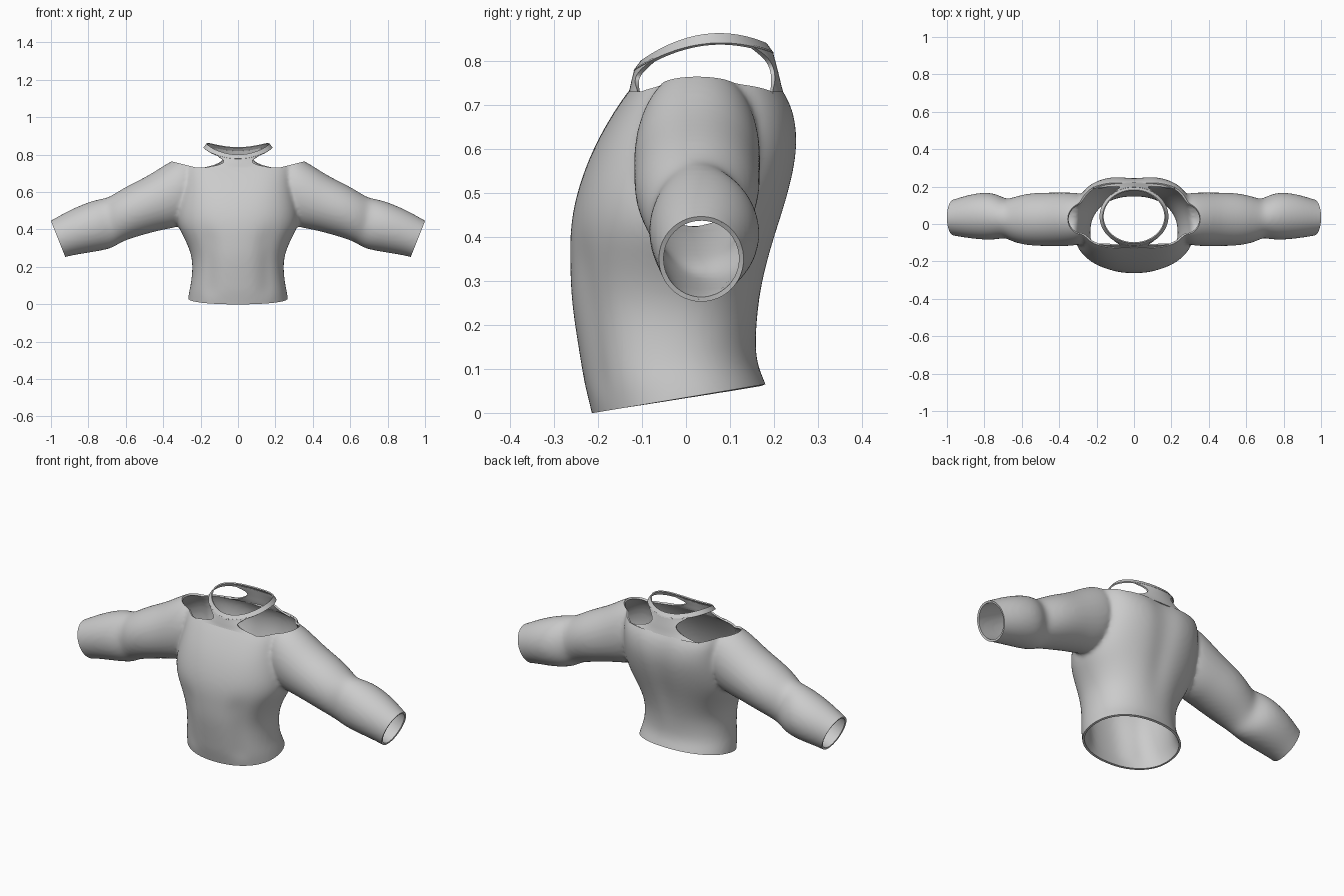
import bpy, bmesh, math
from mathutils import Vector

cube = bpy.data.objects.get("Cube")
if cube:
    bpy.data.objects.remove(cube)

grey = bpy.data.materials.new("light_grey_cloth")
grey.use_nodes = True
grey.diffuse_color = (0.6, 0.6, 0.6, 1)
grey.node_tree.nodes["Principled BSDF"].inputs["Base Color"].default_value = (0.6, 0.6, 0.6, 1)
SIDES = 40


def make_object(name, bm):
    bmesh.ops.recalc_face_normals(bm, faces=bm.faces)
    mesh = bpy.data.meshes.new(name)
    bm.to_mesh(mesh)
    bm.free()
    obj = bpy.data.objects.new(name, mesh)
    bpy.context.collection.objects.link(obj)
    mesh.materials.append(grey)
    return obj


def bake(obj):
    """Apply all modifiers to the mesh."""
    dg = bpy.context.evaluated_depsgraph_get()
    mesh = bpy.data.meshes.new_from_object(obj.evaluated_get(dg))
    obj.modifiers.clear()
    obj.data = mesh


def smooth(obj):
    bpy.ops.object.select_all(action='DESELECT')
    obj.select_set(True)
    bpy.context.view_layer.objects.active = obj
    bpy.ops.object.shade_smooth_by_angle(angle=math.radians(50))


def bridge(bm, rows, closed):
    """Join equal rows of points with quads."""
    rows = [[bm.verts.new(p) for p in row] for row in rows]
    for a, b in zip(rows, rows[1:]):
        n = len(a)
        for i in range(n if closed else n - 1):
            j = (i + 1) % n
            bm.faces.new((a[i], a[j], b[j], b[i]))
    return rows


def loft(bm, rings):
    rows = bridge(bm, rings, True)
    bm.faces.new(rows[0])
    bm.faces.new(rows[-1])


def power(value, n):
    return math.copysign(abs(value) ** (2 / n), value)


def torso_ring(z, half, front, back):
    """Rounded cross-section with a spine groove and softly modelled belly."""
    n = 2.2 + 0.8 * max(0, min(1, (z - 0.45) / 0.25))
    mid, depth = (front + back) / 2, (back - front) / 2
    ring = []
    for i in range(SIDES):
        a = math.tau * i / SIDES
        x, y = half * power(math.cos(a), n), mid + depth * power(math.sin(a), n)
        if y > mid:
            y -= 0.016 * math.exp(-(x / 0.05) ** 2) * max(0, min(1, (z - 0.2) * 5))
        elif 0.05 < z < 0.4:
            y += 0.012 * math.exp(-((abs(x) - 0.15) / 0.035) ** 2)
        ring.append((x, y, z))
    return ring


def sleeve_ring(side, top, bottom, front, back):
    t, b = Vector((top[0], 0, top[1])), Vector((bottom[0], 0, bottom[1]))
    ring = []
    for i in range(SIDES):
        a = math.tau * i / SIDES
        p = (t + b) / 2 + (t - b) / 2 * math.cos(a)
        p.y = (front + back) / 2 + (back - front) / 2 * math.sin(a)
        p.x *= side
        ring.append(p)
    return ring


# Torso: height, half width, front depth, back depth
torso = [(-0.1, 0.28, -0.19, 0.22), (-0.04, 0.275, -0.205, 0.21),
         (0.03, 0.268, -0.222, 0.195), (0.07, 0.262, -0.232, 0.18),
         (0.12, 0.25, -0.24, 0.157), (0.2, 0.243, -0.253, 0.16),
         (0.27, 0.25, -0.262, 0.172), (0.35, 0.285, -0.264, 0.193),
         (0.42, 0.325, -0.264, 0.215), (0.5, 0.33, -0.25, 0.24),
         (0.6, 0.31, -0.213, 0.261), (0.68, 0.30, -0.167, 0.252),
         (0.73, 0.30, -0.133, 0.228), (0.82, 0.28, -0.06, 0.16)]
# Sleeves: upper point, lower point, front depth, back depth
sleeve = [((0.22, 0.82), (0.22, 0.46), -0.10, 0.16), ((0.36, 0.77), (0.32, 0.41), -0.12, 0.17),
          ((0.47, 0.69), (0.40, 0.40), -0.118, 0.168), ((0.60, 0.63), (0.52, 0.368), -0.118, 0.168),
          ((0.68, 0.577), (0.63, 0.333), -0.095, 0.14), ((0.71, 0.567), (0.66, 0.305), -0.07, 0.13),
          ((0.78, 0.555), (0.72, 0.288), -0.088, 0.172), ((0.90, 0.505), (0.82, 0.272), -0.08, 0.165),
          ((1.0, 0.447), (0.925, 0.255), -0.063, 0.13), ((1.07, 0.41), (0.995, 0.225), -0.05, 0.115)]

bm = bmesh.new()
loft(bm, [torso_ring(*r) for r in torso])
for side in (1, -1):
    loft(bm, [sleeve_ring(side, *r) for r in sleeve])
body = make_object("shirt_body_and_sleeves", bm)
body.modifiers.new("round", 'SUBSURF').levels = 2
merge = body.modifiers.new("merge", 'REMESH')
merge.mode = 'VOXEL'
merge.voxel_size = 0.011
relax = body.modifiers.new("relax", 'SMOOTH')
relax.factor = 0.5
relax.iterations = 7
bake(body)

# Open the hem, cuffs and shoulders
bm = bmesh.new()
bm.from_mesh(body.data)


def cut(point, normal, keep=lambda c: True, clear=True):
    faces = [f for f in bm.faces if keep(f.calc_center_median())]
    edges = {e for f in faces for e in f.edges}
    verts = {v for f in faces for v in f.verts}
    bmesh.ops.bisect_plane(bm, geom=faces + list(edges) + list(verts), dist=1e-5,
                           plane_co=point, plane_no=normal, clear_outer=clear)


cut((0, 0, 0.035), (0, 0.167, -1))
for s in (1, -1):
    cut((s, 0, 0.445), (0.93 * s, 0, -0.37), lambda c: c.x * s > 0.7)
    cut((0.22 * s, 0, 0), (1, 0, 0), clear=False)
    cut((0.22 * s, 0, 0.73), (-0.25 * s, 0, 1), lambda c: c.x * s > 0.22)
cut((0, 0, 0.73), (0, 0, 1), lambda c: abs(c.x) < 0.22)
bm.to_mesh(body.data)
bm.free()


def thicken(obj, amount):
    wall = obj.modifiers.new("wall", 'SOLIDIFY')
    wall.thickness = amount
    wall.offset = -1
    bake(obj)
    smooth(obj)


thicken(body, 0.011)


# Collar ring, higher at the sides
def collar_point(a, out=0.0, drop=0.0):
    c = math.cos(a)
    return Vector(((0.168 + out) * math.sin(a), 0.04 - (0.143 + out) * c,
                   0.86 - 0.02 * c - 0.04 * c * c - drop))


bm = bmesh.new()
angles = [math.tau * i / 64 for i in range(64)]
bridge(bm, [[collar_point(a, 0.008 * k, 0.011 * k) for a in angles] for k in range(3)], True)
collar = make_object("collar_ring", bm)
thicken(collar, 0.007)


# Front and back straps, pinched between the collar and the body
def strap(name, facing, body_y, curve):
    widths = (0.21, 0.145, 0.105, 0.082, 0.074, 0.078, 0.1, 0.14)
    rows = []
    for k, w in enumerate(widths):
        v = k / (len(widths) - 1)
        row = []
        for i in range(17):
            u = i / 8 - 1
            x = u * w
            a = math.asin(x / 0.184)if abs(x) < 0.184 else math.copysign(1.5, x)
            ring = collar_point(a if facing < 0 else math.pi - a, 0.014, 0.018)
            low = Vector((x, body_y - facing * curve * x * x, 0.726))
            p = low.lerp(ring, v)
            p.x = x
            if k < 3:
                p.z = 0.726 + (ring.z - 0.726) * v * (0.7 + 0.1 * k)
            row.append(p)
        rows.append(row)
    bm = bmesh.new()
    bridge(bm, rows, False)
    obj = make_object(name, bm)
    outward = sum(f.normal.y for f in obj.data.polygons) * facing
    if outward < 0:
        obj.data.flip_normals()
    obj.modifiers.new("round", 'SUBSURF').levels = 1
    thicken(obj, 0.009)


strap("front_neck_strap", -1, -0.131, 0.5)
strap("back_neck_strap", 1, 0.222, 0.6)
